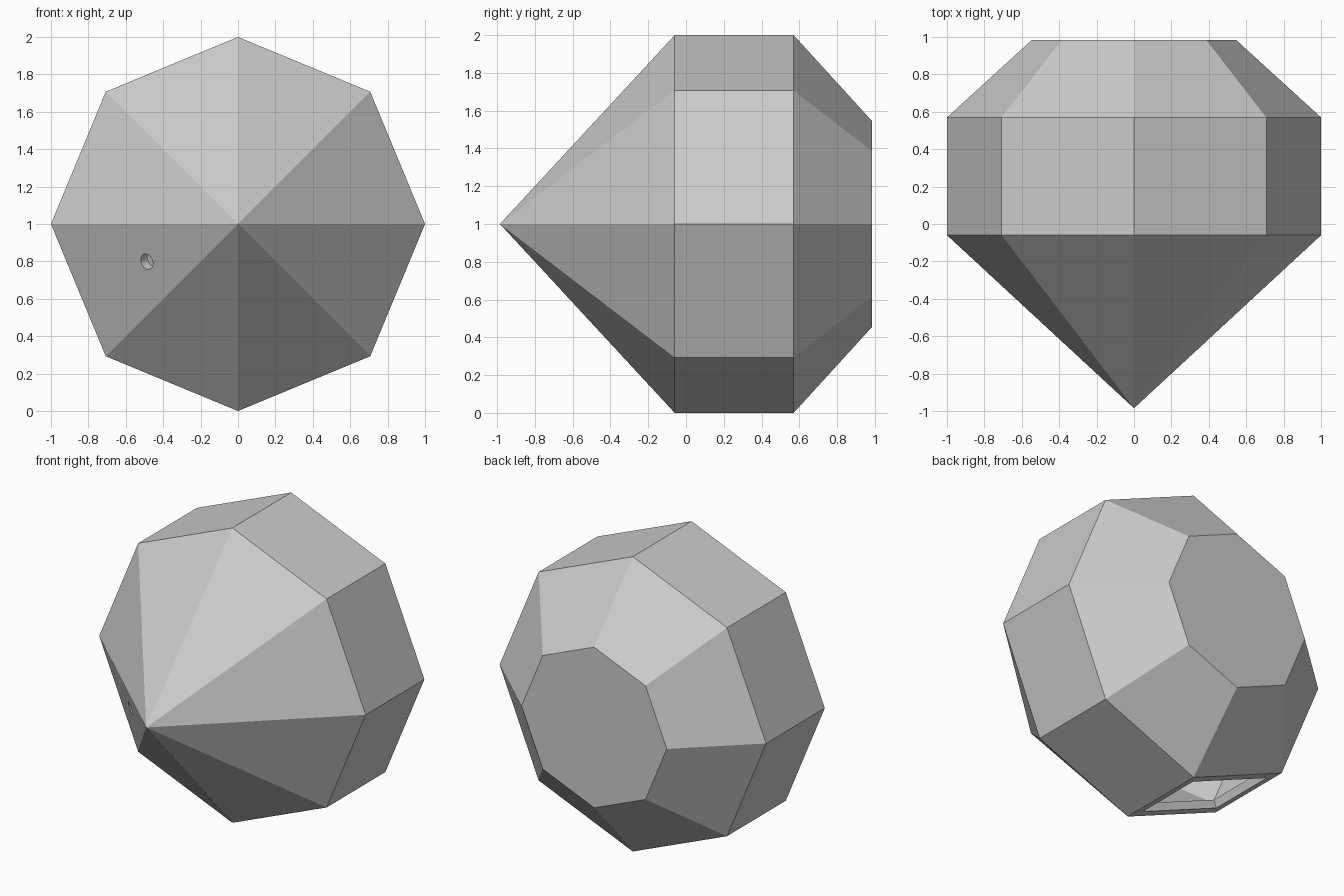
import bpy, bmesh, math
from mathutils import Matrix, Vector

if "Cube" in bpy.data.objects:
    bpy.data.objects.remove(bpy.data.objects["Cube"])

SIDES = 8
WALL = 0.055
FACE_A = math.radians(202.5)      # facet with the small hole
OPEN_A = math.radians(247.5)      # girdle face with the opening
APO = math.cos(math.pi / SIDES)   # apothem of the unit octagon


def make_object(name, bm):
    bmesh.ops.recalc_face_normals(bm, faces=bm.faces)
    mesh = bpy.data.meshes.new(name)
    bm.to_mesh(mesh)
    bm.free()
    ob = bpy.data.objects.new(name, mesh)
    bpy.context.collection.objects.link(ob)
    return ob


def gem(name, apex_y, rings):
    """Octagonal gem along y: a point in front, then rings of (radius, y)."""
    bm = bmesh.new()
    tip = bm.verts.new((0, apex_y, 1))
    loops = []
    for r, y in rings:
        loops.append([bm.verts.new((r * math.cos(i * math.tau / SIDES), y,
                                    1 + r * math.sin(i * math.tau / SIDES)))
                      for i in range(SIDES)])
    for i in range(SIDES):
        j = (i + 1) % SIDES
        bm.faces.new((tip, loops[0][i], loops[0][j]))
        for a, b in zip(loops, loops[1:]):
            bm.faces.new((a[i], b[i], b[j], a[j]))
    bm.faces.new(loops[-1])
    return make_object(name, bm)


# Outer shell and the hollow inside it, offset by the wall thickness
k = math.tan(math.pi / 8) * WALL
shell = gem("gem_shell", -0.985, [(1, -0.06), (1, 0.57), (0.545, 0.985)])
r_in = 1 - WALL / APO
hollow = gem("hollow_cutter", -0.985 + WALL * math.sqrt(2),
             [(r_in, -0.06 + k), (r_in, 0.57 - k), (0.545 - k / APO, 0.985 - WALL)])

# Rectangular opening in the lower left girdle face
bm = bmesh.new()
radial = Vector((math.cos(OPEN_A), 0, math.sin(OPEN_A)))
bmesh.ops.create_cube(bm, size=1, matrix=(
    Matrix.Translation(Vector((0, 0.255, 1)) + radial * APO)
    @ radial.to_track_quat('Z', 'Y').to_matrix().to_4x4()))
along = Vector((0, 1, 0))
tangent = radial.cross(along)
centre = Vector((0, 0.255, 1)) + radial * APO
signs = [(a, b, c) for a in (-1, 1) for b in (-1, 1) for c in (-1, 1)]
for v in bm.verts:
    d = v.co - centre
    s = [math.copysign(0.5, d.dot(ax)) for ax in (tangent, along, radial)]
    v.co = centre + tangent * s[0] * 0.64 + along * s[1] * 0.48 + radial * s[2] * 0.3
opening = make_object("opening_cutter", bm)

# Small round hole drilled square to a front facet
out = Vector((math.cos(FACE_A), 0, math.sin(FACE_A)))
normal = (out + Vector((0, -1, 0))).normalized()
r = 0.528
bm = bmesh.new()
bmesh.ops.create_cone(bm, cap_ends=True, segments=32, radius1=0.043, radius2=0.043,
                      depth=0.3, matrix=(
    Matrix.Translation(Vector((0, -0.985 + r, 1)) + out * r)
    @ normal.to_track_quat('Z', 'Y').to_matrix().to_4x4()))
hole = make_object("hole_cutter", bm)

# Cut everything out of the shell
bpy.context.view_layer.objects.active = shell
for cutter in (hollow, opening, hole):
    cutter.hide_render = True
    mod = shell.modifiers.new(cutter.name, 'BOOLEAN')
    mod.operation = 'DIFFERENCE'
    mod.solver = 'EXACT'
    mod.object = cutter
    bpy.ops.object.modifier_apply(modifier=mod.name)
    bpy.data.objects.remove(cutter, do_unlink=True)
